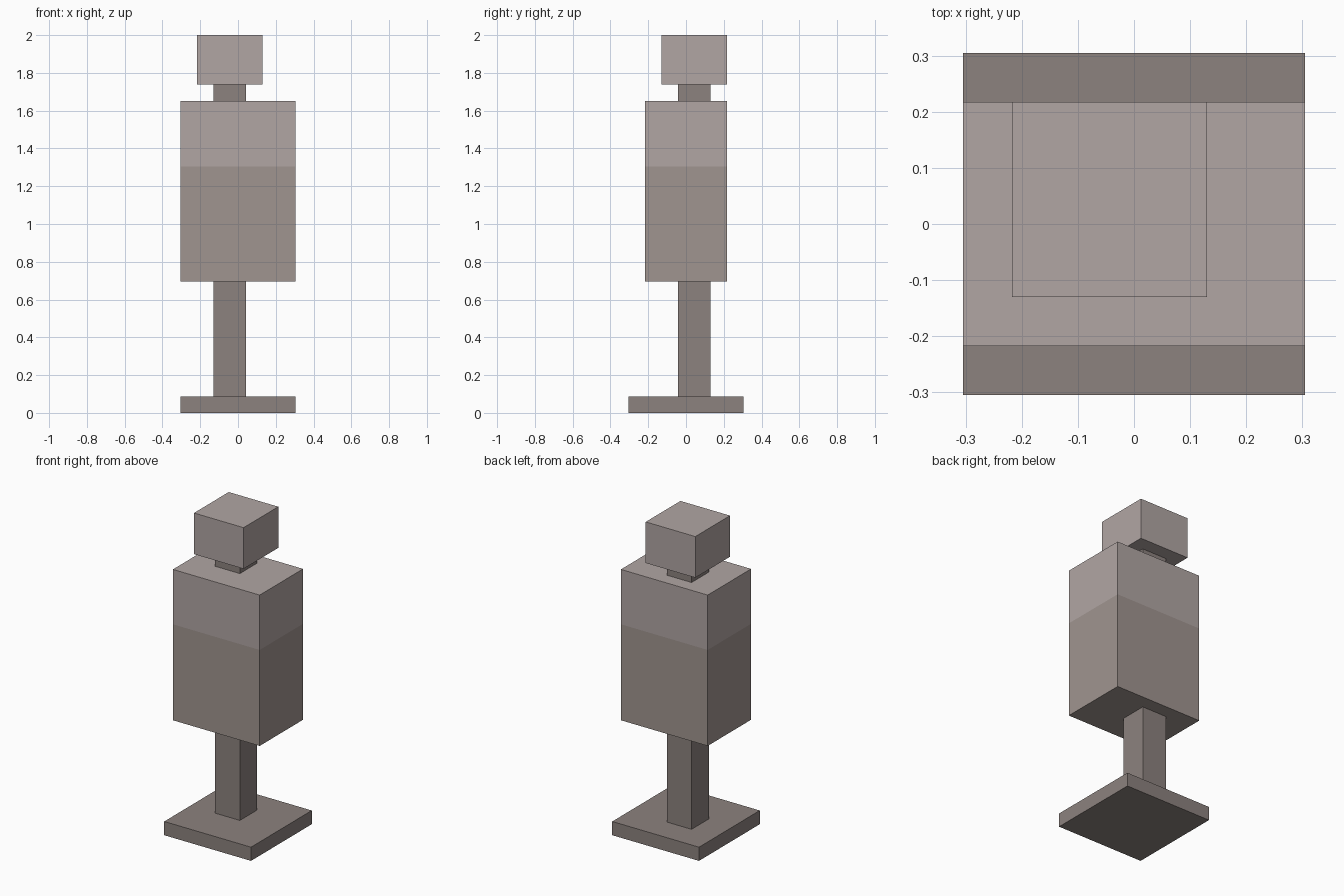
import bpy, bmesh
from mathutils import Vector

if "Cube" in bpy.data.objects:
    bpy.data.objects.remove(bpy.data.objects["Cube"])

U = 2 / 23  # one grid cell; the model is 23 cells tall


def material(name, rgb):
    m = bpy.data.materials.new(name)
    m.diffuse_color = (*rgb, 1)
    m.use_nodes = True
    m.node_tree.nodes["Principled BSDF"].inputs["Base Color"].default_value = m.diffuse_color
    return m


DARK = material("dark_taupe", (0.262, 0.223, 0.209))
MID = material("mid_taupe", (0.352, 0.301, 0.279))
LIGHT = material("light_taupe", (0.440, 0.381, 0.371))


def box(name, lo, hi, mat, split_z=None, upper_mat=None):
    """Box between two corners in cells, optionally two-toned at split_z."""
    lo, hi = Vector(lo) * U, Vector(hi) * U
    bm = bmesh.new()
    bmesh.ops.create_cube(bm, size=1)
    bmesh.ops.scale(bm, vec=hi - lo, verts=bm.verts)
    bmesh.ops.translate(bm, vec=(lo + hi) / 2, verts=bm.verts)
    if split_z is not None:
        bmesh.ops.bisect_plane(bm, geom=bm.verts[:] + bm.edges[:] + bm.faces[:],
                               plane_co=(0, 0, split_z * U), plane_no=(0, 0, 1))
        for f in bm.faces:
            f.material_index = int(f.calc_center_median().z > split_z * U)
    me = bpy.data.meshes.new(name)
    bm.to_mesh(me)
    bm.free()
    me.materials.append(mat)
    if upper_mat:
        me.materials.append(upper_mat)
    ob = bpy.data.objects.new(name, me)
    bpy.context.collection.objects.link(ob)


# Stand: square foot plate and off-centre post
box("base_plate", (-3.5, -3.5, 0), (3.5, 3.5, 1), DARK)
box("post", (-1.5, -0.5, 1), (0.5, 1.5, 8), DARK)
# Two-toned torso
box("torso", (-3.5, -2.5, 8), (3.5, 2.5, 19), MID, 15, LIGHT)
# Neck and head, aligned with the post
box("neck", (-1.5, -0.5, 19), (0.5, 1.5, 20), DARK)
box("head", (-2.5, -1.5, 20), (1.5, 2.5, 23), LIGHT)
